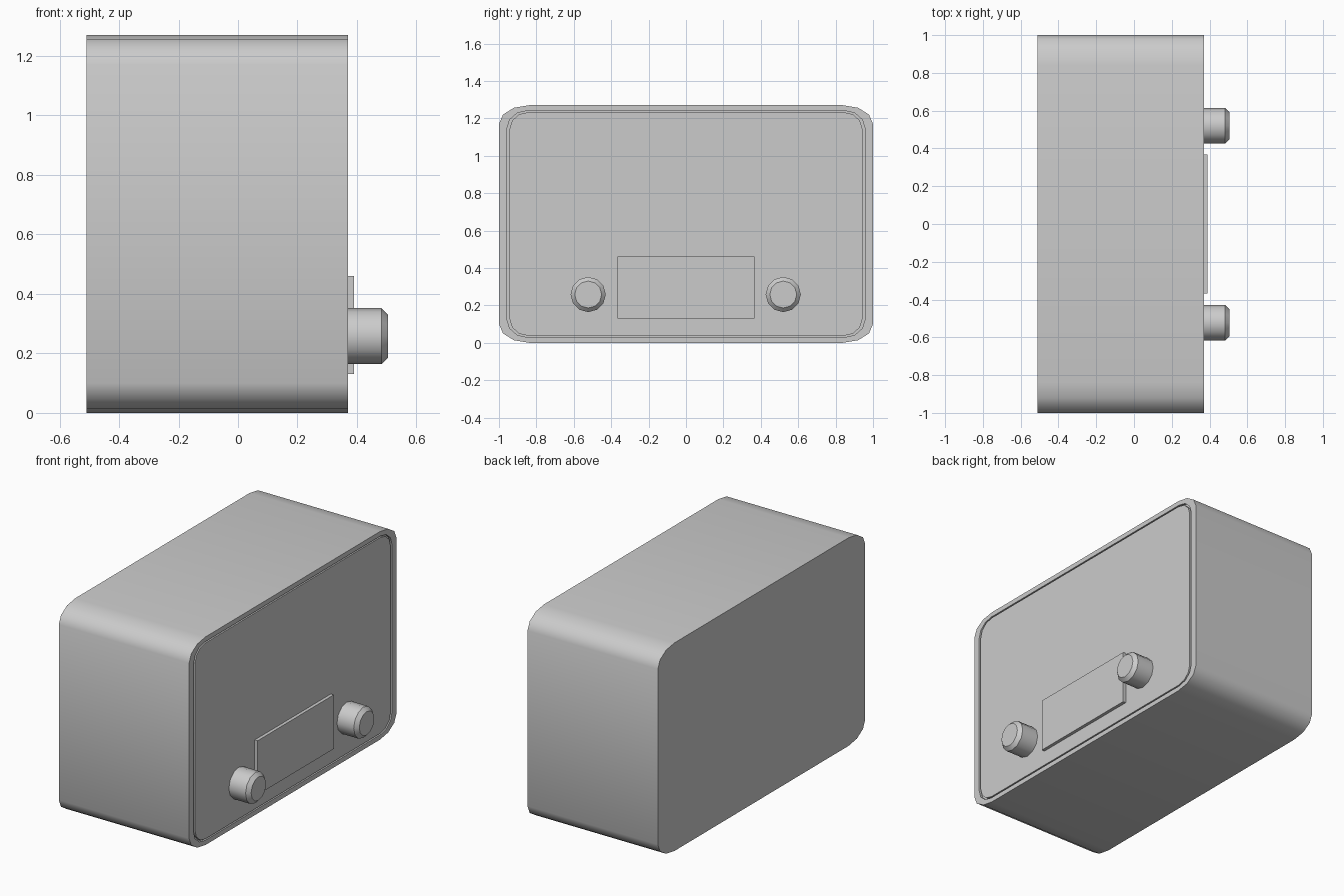
import bpy, bmesh
from math import sin, cos, pi, radians

if "Cube" in bpy.data.objects:
    bpy.data.objects.remove(bpy.data.objects["Cube"])

CZ = 0.635      # centre height of the case
FRONT = 0.37    # x of the face carrying the controls


def rounded_loop(hy, hz, ry, rz, segs):
    """Rectangle in the YZ plane with elliptical corners."""
    pts = []
    for q, (sy, sz) in enumerate([(1, 1), (-1, 1), (-1, -1), (1, -1)]):
        for i in range(segs + 1):
            a = q * pi / 2 + i * pi / 2 / segs
            pts.append((sy * (hy - ry) + ry * cos(a), CZ + sz * (hz - rz) + rz * sin(a)))
    return pts


def circle_loop(y, z, r, n):
    return [(y + r * cos(2 * pi * i / n), z + r * sin(2 * pi * i / n)) for i in range(n)]


def loft(name, sections, angle=35):
    """Skin a closed solid through (x, loop) sections."""
    bm = bmesh.new()
    rings = [[bm.verts.new((x, y, z)) for y, z in loop] for x, loop in sections]
    n = len(rings[0])
    for a, b in zip(rings, rings[1:]):
        for i in range(n):
            j = (i + 1) % n
            bm.faces.new((a[i], a[j], b[j], b[i]))
    bm.faces.new(rings[0][::-1])
    bm.faces.new(rings[-1])
    bmesh.ops.recalc_face_normals(bm, faces=bm.faces)
    me = bpy.data.meshes.new(name)
    bm.to_mesh(me)
    bm.free()
    ob = bpy.data.objects.new(name, me)
    bpy.context.collection.objects.link(ob)
    bpy.ops.object.select_all(action='DESELECT')
    ob.select_set(True)
    bpy.context.view_layer.objects.active = ob
    bpy.ops.object.shade_smooth_by_angle(angle=radians(angle))
    return ob


# Case with rounded long edges; thin groove around the front panel
outer = rounded_loop(1.0, 0.635, 0.16, 0.10, 3)
groove_out = rounded_loop(0.957, 0.606, 0.11, 0.095, 3)
groove_in = rounded_loop(0.943, 0.598, 0.10, 0.09, 3)
loft("case", [(-0.51, outer), (FRONT, outer), (FRONT, groove_out),
              (FRONT - 0.015, groove_out), (FRONT - 0.015, groove_in),
              (FRONT, groove_in)])

# Raised display plate
plate = [(0.367, 0.46), (-0.367, 0.46), (-0.367, 0.13), (0.367, 0.13)]
loft("display_plate", [(FRONT - 0.01, plate), (0.39, plate)])

# Control knobs with chamfered tips
for name, y in (("knob_left", -0.523), ("knob_right", 0.52)):
    wide, tip = circle_loop(y, 0.258, 0.094, 12), circle_loop(y, 0.258, 0.072, 12)
    loft(name, [(FRONT - 0.01, wide), (0.483, wide), (0.505, tip)])
